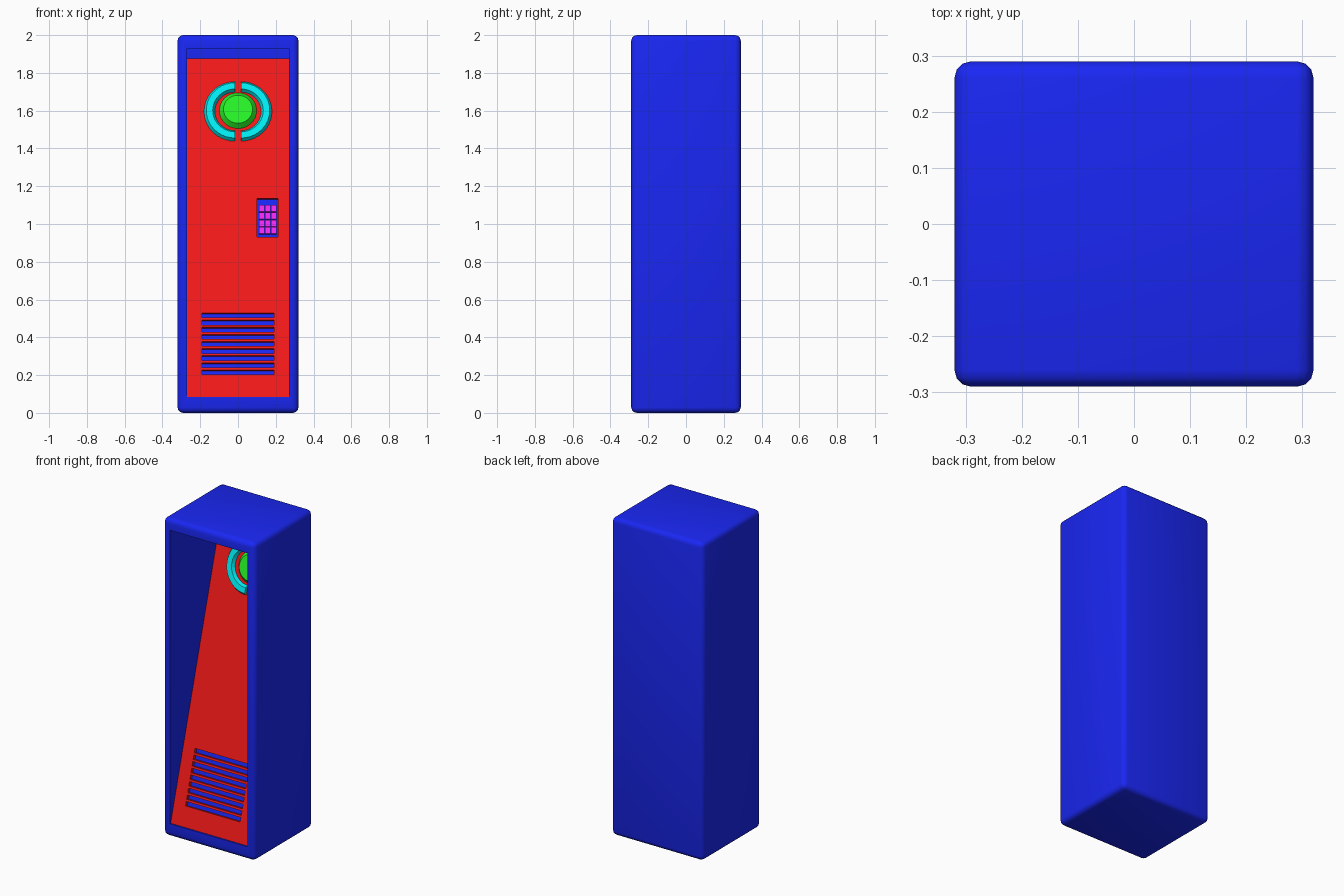
import bpy, bmesh, math
from mathutils import Matrix, Vector

if "Cube" in bpy.data.objects:
    bpy.data.objects.remove(bpy.data.objects["Cube"])

TILT = math.radians(16)
# panel frame: X across, Y up along the leaning panel, Z out of its face
PANEL = Matrix.Translation((0, -0.284, 0.085)) @ Matrix.Rotation(math.pi / 2 - TILT, 4, 'X')


def up(z):
    """World height -> distance along the panel."""
    return (z - 0.085) / math.cos(TILT)


def material(name, rgb):
    m = bpy.data.materials.new(name)
    m.diffuse_color = (*rgb, 1)
    m.use_nodes = True
    m.node_tree.nodes["Principled BSDF"].inputs["Base Color"].default_value = m.diffuse_color
    return m


BLUE = material("blue", (0.01, 0.02, 0.9))
RED = material("red", (0.9, 0.01, 0.01))
GREEN = material("green", (0.02, 0.9, 0.02))
CYAN = material("cyan", (0.0, 0.85, 0.9))
MAGENTA = material("magenta", (0.9, 0.02, 0.9))


def add_box(bm, lo, hi):
    lo, hi = Vector(lo), Vector(hi)
    mat = Matrix.Translation((lo + hi) / 2) @ Matrix.Diagonal((*(hi - lo), 1))
    bmesh.ops.create_cube(bm, size=1, matrix=mat)


def finish(bm, name, mat, matrix=Matrix(), smooth=False):
    bmesh.ops.recalc_face_normals(bm, faces=bm.faces)
    me = bpy.data.meshes.new(name)
    bm.to_mesh(me)
    bm.free()
    ob = bpy.data.objects.new(name, me)
    bpy.context.collection.objects.link(ob)
    me.materials.append(mat)
    ob.matrix_world = matrix
    if smooth:
        bpy.ops.object.select_all(action='DESELECT')
        ob.select_set(True)
        bpy.context.view_layer.objects.active = ob
        bpy.ops.object.shade_smooth_by_angle(angle=math.radians(46))
    return ob


def boxes(name, mat, spans, matrix=Matrix()):
    bm = bmesh.new()
    for lo, hi in spans:
        add_box(bm, lo, hi)
    return finish(bm, name, mat, matrix)


def cut(target, cutter):
    mod = target.modifiers.new("cut", 'BOOLEAN')
    mod.object = cutter
    mod.operation = 'DIFFERENCE'
    mod.solver = 'EXACT'
    cutter.hide_render = True
    cutter.hide_set(True)


# cabinet shell: rounded box with an open front
bm = bmesh.new()
add_box(bm, (-0.32, -0.29, 0), (0.32, 0.29, 2))
bmesh.ops.bevel(bm, geom=bm.edges[:], offset=0.03, segments=3, profile=0.5, affect='EDGES')
cabinet = finish(bm, "cabinet_shell", BLUE, smooth=True)
cut(cabinet, boxes("cavity_cutter", BLUE, [((-0.27, -0.4, 0.083), (0.27, 0.26, 1.93))]))

# leaning panel with vent slots and keypad recess
panel = boxes("leaning_panel", RED, [((-0.27, 0, -0.03), (0.27, up(1.876), 0))], PANEL)
holes = []
for i in range(9):
    v = up(0.215) + i * 0.0392
    holes.append(((-0.19, v - 0.013, -0.05), (0.19, v + 0.013, 0.02)))
holes.append(((0.10, up(0.932), -0.05), (0.213, up(1.136), 0.02)))
cut(panel, boxes("panel_cutter", RED, holes, PANEL))

# blue floors behind the slots and the keypad
boxes("vent_backing", BLUE, [((-0.2, up(0.19), -0.032), (0.2, up(0.545), -0.02))], PANEL)
boxes("keypad_base", BLUE, [((0.095, up(0.92), -0.045), (0.218, up(1.145), -0.025))], PANEL)

# keypad buttons, three by four
keys = []
for c in range(3):
    for r in range(4):
        x, v = 0.111 + c * 0.032, up(0.952) + r * 0.0405
        keys.append(((x, v, -0.026), (x + 0.028, v + 0.036, -0.012)))
boxes("keypad_buttons", MAGENTA, keys, PANEL)

# round green knob
bm = bmesh.new()
bmesh.ops.create_cone(bm, cap_ends=True, segments=32, radius1=0.1, radius2=0.077, depth=0.03,
                      matrix=Matrix.Translation((0, up(1.6), 0.013)))
finish(bm, "round_knob", GREEN, PANEL, smooth=True)

# two half rings around the knob
PROFILE = [(0.105, -0.002), (0.118, 0.02), (0.152, 0.02), (0.165, -0.002)]
STEPS = 20
for side, label in ((-1, "left"), (1, "right")):
    bm = bmesh.new()
    rows = []
    for i in range(STEPS + 1):
        a = math.pi * i / STEPS - math.pi / 2
        rows.append([bm.verts.new((side * (0.016 + r * math.cos(a)), up(1.596) + r * math.sin(a), h))
                     for r, h in PROFILE])
    for a, b in zip(rows, rows[1:]):
        for j in range(4):
            k = (j + 1) % 4
            bm.faces.new((a[j], a[k], b[k], b[j]))
    bm.faces.new(rows[0])
    bm.faces.new(rows[-1])
    finish(bm, label + "_half_ring", CYAN, PANEL, smooth=True)
